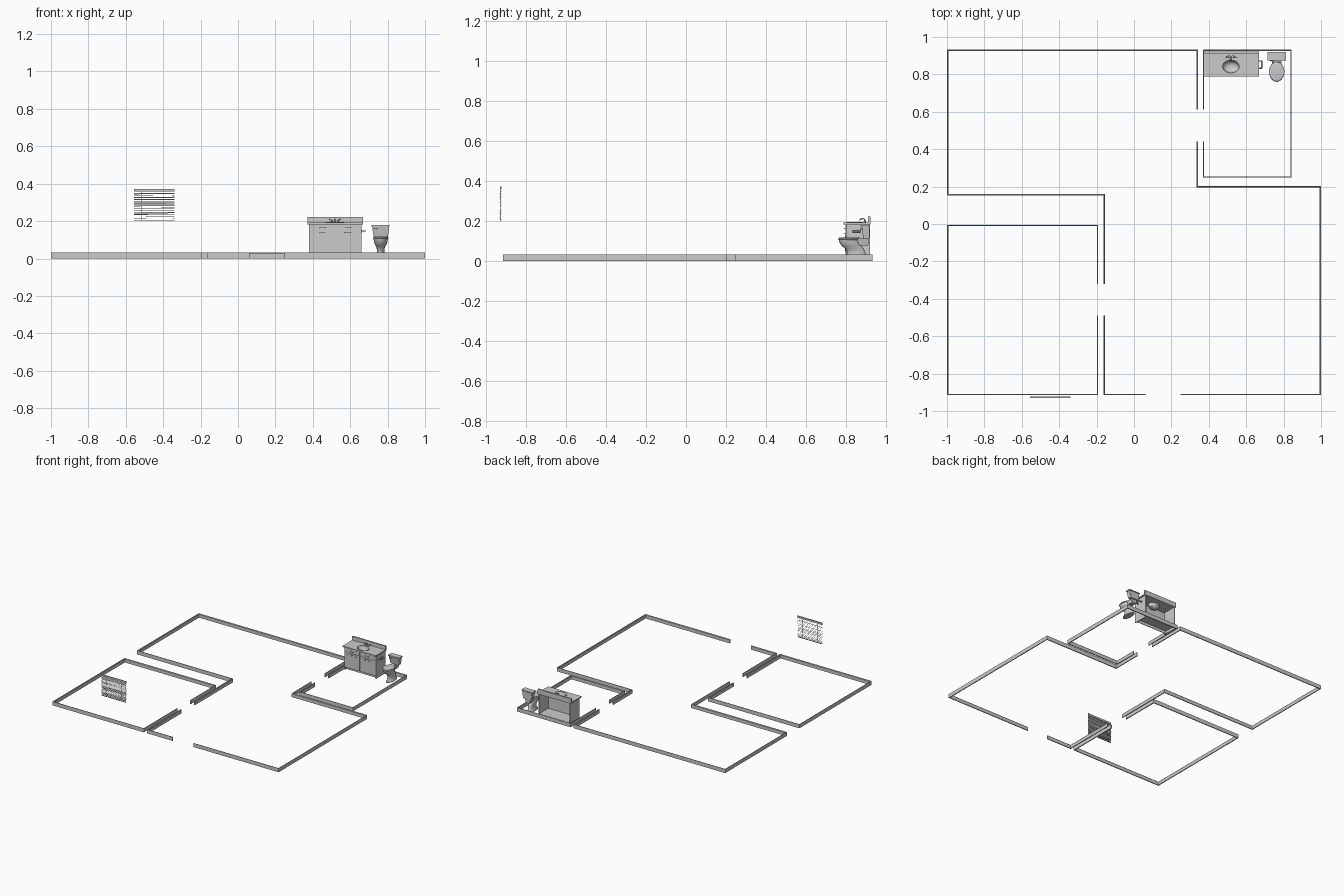
import bpy, bmesh, math, random
from mathutils import Vector

if "Cube" in bpy.data.objects:
    bpy.data.objects.remove(bpy.data.objects["Cube"])

random.seed(4)


def finish(name, bm, smooth=False):
    bmesh.ops.recalc_face_normals(bm, faces=bm.faces)
    me = bpy.data.meshes.new(name)
    bm.to_mesh(me)
    bm.free()
    ob = bpy.data.objects.new(name, me)
    bpy.context.collection.objects.link(ob)
    if smooth:
        bpy.ops.object.select_all(action='DESELECT')
        bpy.context.view_layer.objects.active = ob
        ob.select_set(True)
        bpy.ops.object.shade_smooth_by_angle(angle=math.radians(40))
    return ob


def skin(bm, rings, loop=True, caps=True):
    """Join point rings of equal length into a tube."""
    vs = [[bm.verts.new(p) for p in r] for r in rings]
    n = len(vs[0])
    for a, b in zip(vs, vs[1:]):
        for i in range(n if loop else n - 1):
            j = (i + 1) % n
            bm.faces.new((a[i], a[j], b[j], b[i]))
    if caps:
        bm.faces.new(vs[0])
        bm.faces.new(vs[-1])


def box(name, x0, x1, y0, y1, z0, z1, taper=0, bevel=0):
    """Box; taper narrows the bottom on every side."""
    def ring(z, t):
        return [(x0 + t, y0 + t, z), (x1 - t, y0 + t, z), (x1 - t, y1, z), (x0 + t, y1, z)]
    bm = bmesh.new()
    skin(bm, [ring(z0, taper), ring(z1, 0)])
    if bevel:
        bmesh.ops.bevel(bm, geom=bm.edges[:], offset=bevel, segments=2, affect='EDGES')
    return finish(name, bm, bevel > 0)


def loft(name, rings, n=32):
    """Stack of ellipses given as (cx, cy, rx, ry, z)."""
    bm = bmesh.new()
    skin(bm, [[(cx + rx * math.cos(2 * math.pi * i / n), cy + ry * math.sin(2 * math.pi * i / n), z)
               for i in range(n)] for cx, cy, rx, ry, z in rings])
    return finish(name, bm, True)


def rod(name, pts, r, n=12):
    """Round tube through a few points lying in one bend plane."""
    pts = [Vector(p) for p in pts]
    rings = []
    for i, p in enumerate(pts):
        d = (pts[min(i + 1, len(pts) - 1)] - pts[max(i - 1, 0)]).normalized()
        ref = Vector((1, 0, 0)) if abs(d.x) < 0.9 else Vector((0, 0, 1))
        u = d.cross(ref).normalized()
        v = d.cross(u)
        rings.append([p + r * (u * math.cos(2 * math.pi * k / n) + v * math.sin(2 * math.pi * k / n))
                      for k in range(n)])
    bm = bmesh.new()
    skin(bm, rings)
    return finish(name, bm, True)


def baseboard(name, path, t=0.007, h=0.031):
    """Mitred moulding along a path, with the room on the left."""
    pts = [Vector(p) for p in path]
    dirs = [(b - a).normalized() for a, b in zip(pts, pts[1:])]
    norms = [Vector((-d.y, d.x)) for d in dirs]
    profile = [(0, 0), (t, 0), (t, h * 0.85), (t * 0.5, h), (0, h)]
    rings = []
    for i, p in enumerate(pts):
        n = norms[max(i - 1, 0)].copy()
        if 0 < i < len(pts) - 1:
            n += norms[i]
        rings.append([(p.x + n.x * o, p.y + n.y * o, z) for o, z in profile])
    bm = bmesh.new()
    skin(bm, rings)
    return finish(name, bm)


# Baseboards of the three rooms, broken at the doorways
baseboard("main_baseboard_east", [(.248, -.915), (1, -.915), (1, .203), (.342, .203), (.342, .44)])
baseboard("main_baseboard_west", [(.342, .612), (.342, .932), (-1, .932), (-1, .153),
                                  (-.163, .153), (-.163, -.321)])
baseboard("main_baseboard_entry", [(-.163, -.49), (-.163, -.915), (.062, -.915)])
baseboard("bathroom_baseboard", [(.368, .44), (.368, .248), (.843, .248), (.843, .932),
                                 (.368, .932), (.368, .612)])
baseboard("bedroom_baseboard", [(-.192, -.321), (-.192, -.005), (-1, -.005), (-1, -.915),
                                (-.192, -.915), (-.192, -.49)])

# Vanity cabinet, open at the back, with a recessed toe kick
for side, x in (("left", .38), ("right", .654)):
    box("vanity_side_" + side, x, x + .006, .80, .92, 0, .183)
box("vanity_floor", .386, .654, .80, .92, .022, .027)
box("vanity_toe_kick", .386, .654, .818, .822, 0, .022)
box("vanity_front", .386, .654, .80, .805, .022, .183)

# Drawer fronts, doors and bar handles
for side, x0 in (("left", .388), ("right", .522)):
    x1 = x0 + .130
    box("drawer_front_" + side, x0, x1, .796, .80, .15, .179, bevel=.001)
    box("door_" + side, x0, x1, .796, .80, .03, .146, bevel=.001)
    box("door_panel_" + side, x0 + .018, x1 - .018, .7945, .797, .048, .128, bevel=.001)
    mid = (x0 + x1) / 2
    for part, z in (("drawer", .164), ("door", .138)):
        rod(part + "_handle_" + side, [(mid - .015, .797, z), (mid - .015, .789, z),
                                       (mid + .015, .789, z), (mid + .015, .797, z)], .0015, 8)

# Countertop with a cut-out for the basin, and backsplash
top = box("countertop", .372, .668, .788, .922, .183, .192)
cutter = loft("basin_cutter", [(.518, .842, .047, .036, .17), (.518, .842, .047, .036, .21)])
cutter.hide_render = True
mod = top.modifiers.new("basin_hole", 'BOOLEAN')
mod.operation = 'DIFFERENCE'
mod.object = cutter
bpy.context.view_layer.objects.active = top
bpy.ops.object.modifier_apply(modifier=mod.name)
bpy.data.objects.remove(cutter)
box("backsplash", .372, .668, .910, .922, .192, .222)

# Basin as a double-walled shell
loft("basin", [(.518, .842, rx, ry, z) for rx, ry, z in (
    (.018, .014, .150), (.036, .027, .158), (.045, .034, .178), (.0465, .0355, .192),
    (.050, .039, .192), (.050, .039, .1945), (.045, .034, .1945), (.041, .031, .176),
    (.033, .024, .162), (.016, .012, .155))])

# Faucet
loft("faucet_base", [(.518, .894, .026, .007, .191), (.518, .894, .024, .006, .196)], 24)
rod("faucet_spout", [(.518, .894, .194), (.518, .893, .206), (.518, .887, .212),
                     (.518, .876, .211), (.518, .867, .204)], .0035)
for side, s in (("left", -1), ("right", 1)):
    x = .518 + s * .018
    loft("faucet_post_" + side, [(x, .894, .005, .005, .195), (x, .894, .0035, .0035, .206)], 16)
    rod("faucet_lever_" + side, [(x, .894, .206), (x + s * .013, .891, .209)], .002, 8)

# Paper holder on the vanity side
for end, y in (("front", .833), ("rear", .871)):
    rod("paper_holder_plate_" + end, [(.659, y, .147), (.664, y, .147)], .008, 16)
    rod("paper_holder_arm_" + end, [(.664, y, .147), (.685, y, .147)], .003, 10)
rod("paper_holder_bar", [(.682, .831, .147), (.682, .873, .147)], .004, 12)

# Toilet bowl, seat and lid
tx = .763
loft("toilet_bowl", [(tx, cy, rx, ry, z) for cy, rx, ry, z in (
    (.850, .026, .060, 0), (.850, .026, .060, .006), (.852, .021, .050, .014),
    (.852, .020, .044, .040), (.843, .022, .046, .060), (.828, .031, .049, .074),
    (.818, .036, .051, .090), (.815, .038, .052, .105))])
loft("toilet_seat", [(tx, .814, rx, ry, z) for rx, ry, z in (
    (.039, .052, .105), (.041, .054, .107), (.041, .054, .110), (.039, .052, .111))])
loft("toilet_lid", [(tx, .815, rx, ry, z) for rx, ry, z in (
    (.038, .051, .111), (.040, .053, .1125), (.039, .052, .1155), (.033, .046, .117))])
box("toilet_deck", tx - .026, tx + .026, .852, .912, .078, .112, taper=.008, bevel=.003)
for side, x in (("left", tx - .014), ("right", tx + .014)):
    rod("seat_hinge_" + side, [(x - .006, .867, .115), (x + .006, .867, .115)], .003, 8)

# Tank, tank lid and flush lever
box("toilet_tank", tx - .046, tx + .046, .877, .918, .111, .171, taper=.009, bevel=.003)
box("tank_lid", tx - .050, tx + .050, .873, .920, .171, .179, bevel=.002)
rod("flush_lever", [(tx - .034, .882, .160), (tx - .034, .872, .160), (tx - .018, .871, .158)], .002, 8)

# Window blind: short headrail, uneven tilted slats and bottom rail
bx0, bx1, by = -.557, -.340, -.926
box("blind_headrail", bx0, bx1, by - .004, by + .003, .357, .372)
slats = 14
for i in range(slats):
    z = .214 + i * .0102
    tilt = random.uniform(-.0012, .0012)
    roll = random.uniform(.0005, .004)
    bm = bmesh.new()
    skin(bm, [[(x, by - .005, z + s * tilt - roll), (x, by, z + s * tilt + .001),
               (x, by + .005, z + s * tilt + roll),
               (x, by, z + s * tilt + .0002)] for x, s in ((bx0, -1), (bx1, 1))])
    finish("blind_slat_%02d" % (i + 1), bm)
box("blind_bottom_rail", bx0, bx1, by - .004, by + .004, .203, .206)
for side, x in (("left", bx0 + .04), ("right", bx1 - .04)):
    rod("blind_cord_" + side, [(x, by, .205), (x, by, .36)], .0007, 6)
